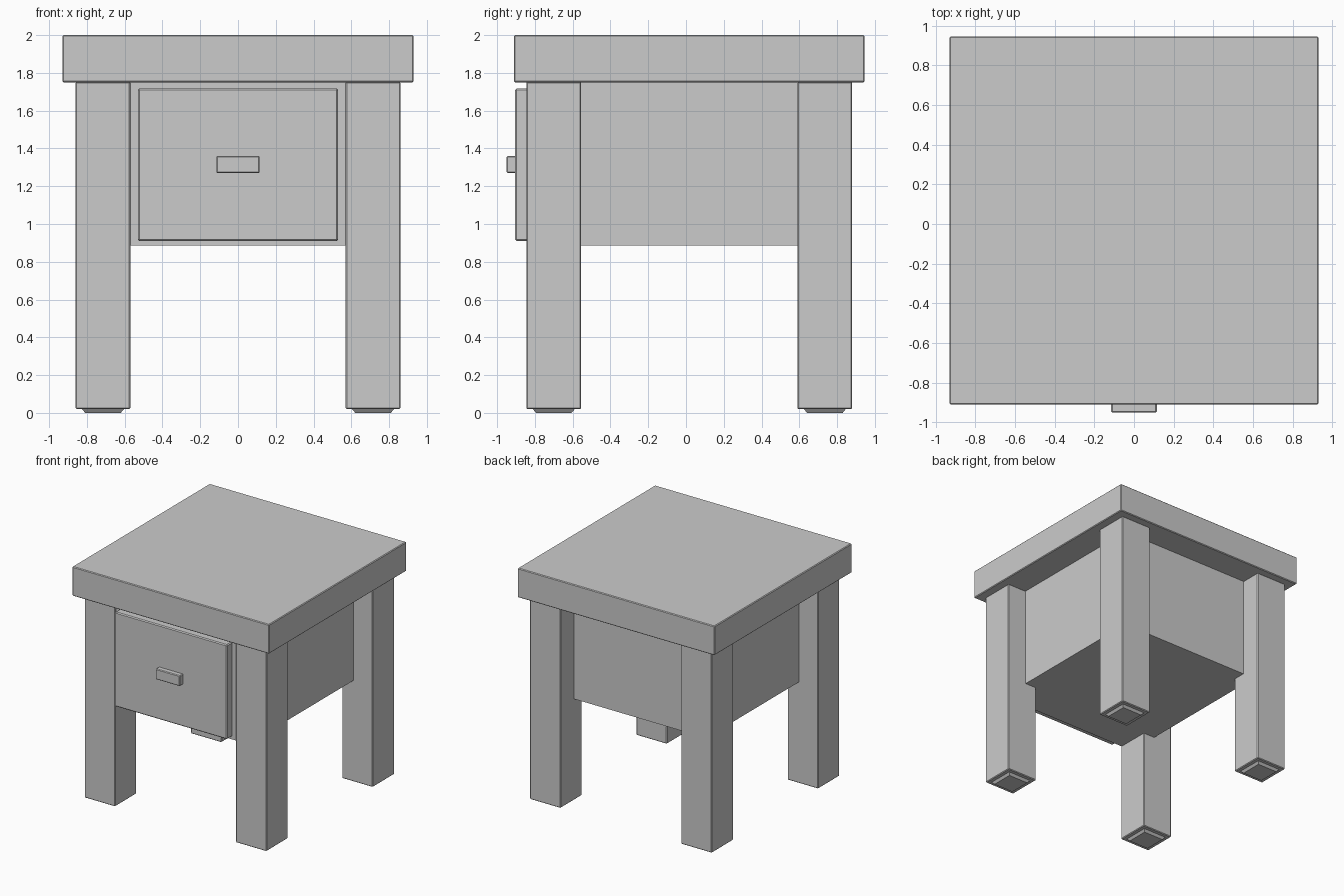
import bpy, bmesh

if "Cube" in bpy.data.objects:
    bpy.data.objects.remove(bpy.data.objects["Cube"])


def box(name, x, y, z, bevel=0.006):
    """Box from (min, max) ranges with a narrow chamfer."""
    bm = bmesh.new()
    bmesh.ops.create_cube(bm, size=1)
    for v in bm.verts:
        v.co = [lo + (c + 0.5) * (hi - lo) for c, (lo, hi) in zip(v.co, (x, y, z))]
    mesh = bpy.data.meshes.new(name)
    bm.to_mesh(mesh)
    bm.free()
    ob = bpy.data.objects.new(name, mesh)
    bpy.context.collection.objects.link(ob)
    if bevel:
        mod = ob.modifiers.new("chamfer", 'BEVEL')
        mod.width = bevel
        mod.segments = 1
    return ob


# Table top
box("table_top", (-0.93, 0.93), (-0.91, 0.945), (1.75, 2.0))

# Cabinet body between the legs
box("cabinet_body", (-0.68, 0.68), (-0.835, 0.70), (0.885, 1.752), 0)

# Drawer front and its handle
box("drawer_front", (-0.53, 0.53), (-0.905, -0.83), (0.91, 1.717), 0.008)
box("drawer_handle", (-0.115, 0.115), (-0.95, -0.90), (1.27, 1.36))

# Legs with small tapered foot pads
for row, y0 in (("front", -0.845), ("back", 0.59)):
    for side, s in (("left", -1), ("right", 1)):
        cx, cy = s * 0.715, y0 + 0.145
        box(f"{row}_{side}_leg", (cx - 0.145, cx + 0.145),
            (y0, y0 + 0.29), (0.02, 1.752))
        pad = box(f"{row}_{side}_foot_pad", (cx - 0.115, cx + 0.115),
                  (cy - 0.115, cy + 0.115), (0.0, 0.025), 0)
        for v in pad.data.vertices:
            if v.co.z < 0.01:
                v.co.x = cx + (v.co.x - cx) * 0.82
                v.co.y = cy + (v.co.y - cy) * 0.82
